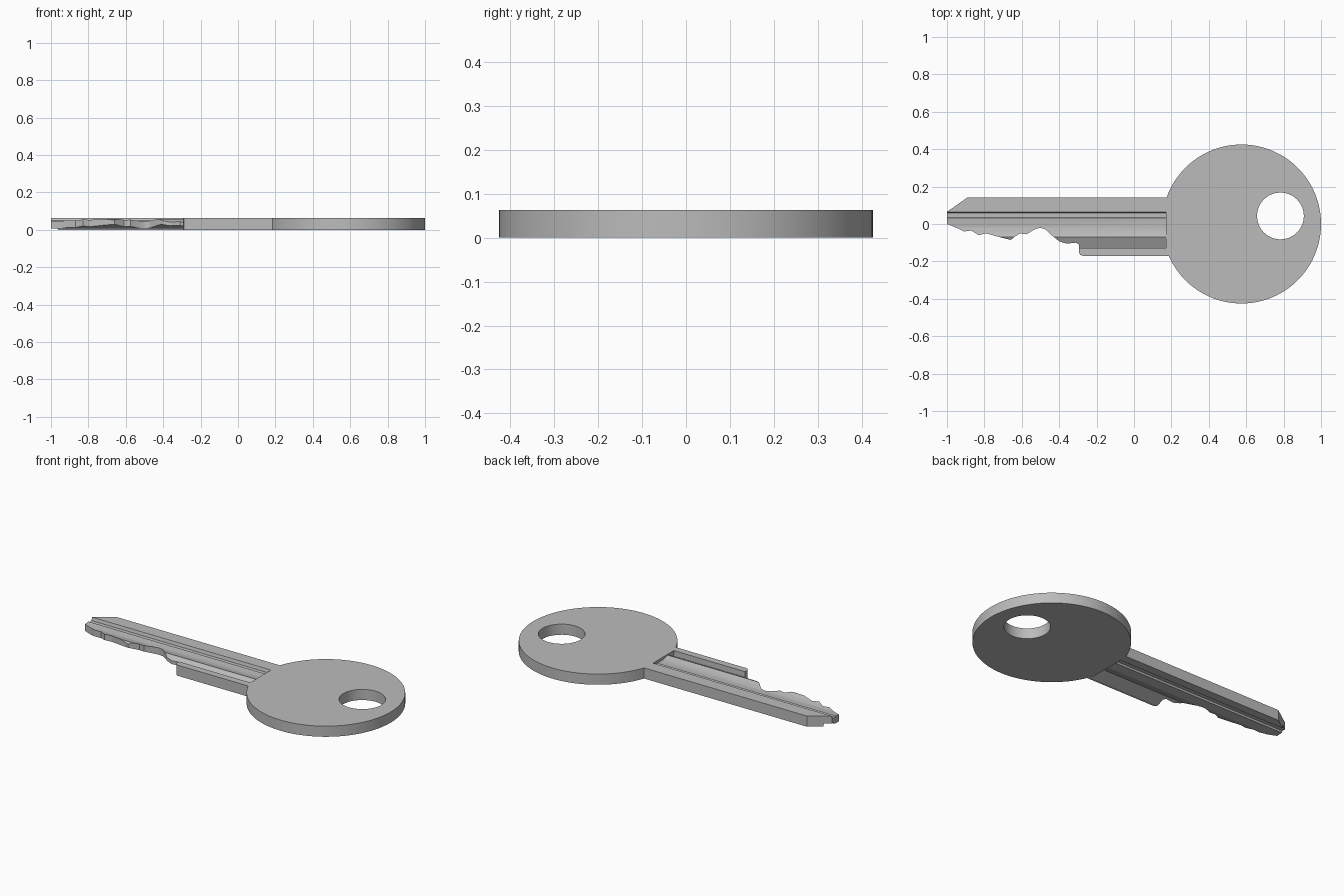
import bpy, bmesh
from math import cos, sin, pi, asin, radians

cube = bpy.data.objects.get("Cube")
if cube:
    bpy.data.objects.remove(cube)

THICK = 0.063
HEAD_X, HEAD_R = 0.575, 0.425
BACK, FRONT = 0.142, -0.17

steel = bpy.data.materials.new("grey_steel")
steel.use_nodes = True
steel.diffuse_color = (0.5, 0.5, 0.5, 1)
steel.node_tree.nodes["Principled BSDF"].inputs["Base Color"].default_value = (0.5, 0.5, 0.5, 1)


def prism(name, points, offset):
    """Extrude a closed loop of 3D points along an offset."""
    bm = bmesh.new()
    face = bm.faces.new([bm.verts.new(p) for p in points])
    out = bmesh.ops.extrude_face_region(bm, geom=[face])
    bmesh.ops.translate(bm, vec=offset, verts=[v for v in out["geom"] if isinstance(v, bmesh.types.BMVert)])
    bmesh.ops.recalc_face_normals(bm, faces=bm.faces)
    mesh = bpy.data.meshes.new(name)
    bm.to_mesh(mesh)
    bm.free()
    mesh.materials.append(steel)
    obj = bpy.data.objects.new(name, mesh)
    bpy.context.collection.objects.link(obj)
    return obj


def arc(cx, cy, r, start, end, n):
    return [(cx + r * cos(start + (end - start) * i / n),
             cy + r * sin(start + (end - start) * i / n)) for i in range(n + 1)]


# Outline: round head, then straight back edge, pointed tip and cut teeth
head = arc(HEAD_X, 0, HEAD_R, -pi - asin(FRONT / HEAD_R), pi - asin(BACK / HEAD_R), 96)
teeth = [(-1, 0), (-.95, -.02), (-.91, -.04), (-.87, -.035), (-.83, -.06), (-.79, -.05),
         (-.72, -.07), (-.66, -.085), (-.64, -.07), (-.61, -.05), (-.575, -.055),
         (-.53, -.028), (-.5, -.02), (-.47, -.03), (-.44, -.06), (-.4, -.093),
         (-.36, -.105), (-.31, -.1), (-.295, -.11)]
outline = head + [(-.89, BACK), (-1, .065)] + teeth + [(-.295, -.15), (-.289, -.164), (-.275, FRONT)]
key = prism("key", [(x, y, 0) for x, y in outline], (0, 0, THICK))

# Cutters: keyring hole and the milled profile on each side of the blade
hole = prism("hole_cutter", [(x, y, -.1) for x, y in arc(.783, .043, .125, 0, 2 * pi, 64)[:-1]], (0, 0, .3))
upper = [(.068, .1), (.065, THICK), (.06, .045), (.036, .045), (.031, .05), (-.015, .046),
         (-.045, .051), (-.07, .059), (-.128, .03), (-.13, .1)]
lower = [(.092, -.05), (.09, .018), (.045, .018), (.04, .008), (-.02, .006),
         (-.085, .03), (-.155, 0), (-.155, -.05)]
cutters = [hole]
for name, section in (("upper_groove_cutter", upper), ("lower_groove_cutter", lower)):
    cutters.append(prism(name, [(-1.1, y, z) for y, z in section], (1.27, 0, 0)))

for cutter in cutters:
    cutter.hide_render = True
    cutter.hide_viewport = True
    mod = key.modifiers.new(cutter.name, "BOOLEAN")
    mod.operation, mod.solver, mod.object = "DIFFERENCE", "EXACT", cutter

# Apply the cuts, then discard the cutters
bpy.context.view_layer.objects.active = key
key.select_set(True)
for mod in list(key.modifiers):
    bpy.ops.object.modifier_apply(modifier=mod.name)
for cutter in cutters:
    bpy.data.objects.remove(cutter)

bpy.ops.object.shade_smooth_by_angle(angle=radians(20))
